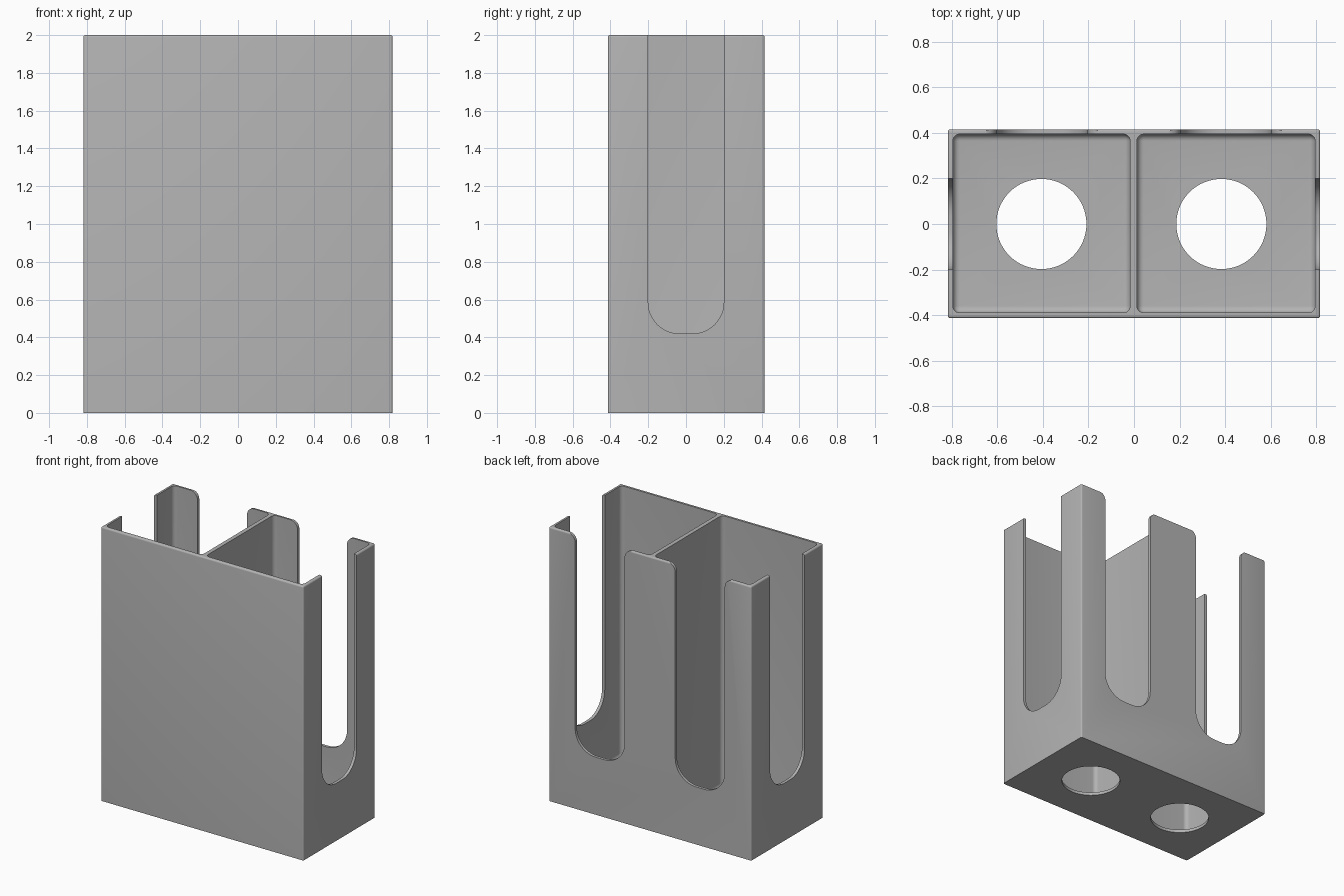
import bpy, bmesh, math
from mathutils import Matrix, Vector

cube = bpy.data.objects.get("Cube")
if cube:
    bpy.data.objects.remove(cube)

HEIGHT, FLOOR = 2.0, 0.022
SLOT_HALF, SLOT_BOTTOM, SLOT_RADIUS, FLARE = 0.2, 0.42, 0.165, 0.058

grey = bpy.data.materials.new("grey plastic")
grey.use_nodes = True
colour = (0.45, 0.45, 0.45, 1)
grey.diffuse_color = colour
grey.node_tree.nodes["Principled BSDF"].inputs["Base Color"].default_value = colour


def make_object(name, bm):
    bmesh.ops.recalc_face_normals(bm, faces=bm.faces)
    mesh = bpy.data.meshes.new(name)
    bm.to_mesh(mesh)
    bm.free()
    obj = bpy.data.objects.new(name, mesh)
    bpy.context.collection.objects.link(obj)
    mesh.materials.append(grey)
    return obj


def rounded_box(name, lo, hi, radius, keep_sharp_z, segments):
    """Box with all edges rounded except those lying at one height."""
    lo, hi = Vector(lo), Vector(hi)
    bm = bmesh.new()
    bmesh.ops.create_cube(bm, size=1)
    for v in bm.verts:
        v.co = [(lo[i] + hi[i]) / 2 + v.co[i] * (hi[i] - lo[i]) for i in range(3)]
    edges = [e for e in bm.edges
             if not all(abs(v.co.z - keep_sharp_z) < 1e-4 for v in e.verts)]
    bmesh.ops.bevel(bm, geom=edges, offset=radius, segments=segments,
                    profile=0.5, affect='EDGES')
    return make_object(name, bm)


def arc(cx, cz, radius, start, end, steps=12):
    angles = [math.radians(start + (end - start) * i / steps) for i in range(steps + 1)]
    return [(cx + radius * math.cos(a), cz + radius * math.sin(a)) for a in angles]


def slot_cutter(name, flare, depth, matrix):
    """Round-bottomed slot, open at the top, extruded along local y."""
    half = arc(SLOT_HALF - SLOT_RADIUS, SLOT_BOTTOM + SLOT_RADIUS, SLOT_RADIUS, -90, 0)
    if flare:
        half += arc(SLOT_HALF + flare, HEIGHT - flare, flare, 180, 90)
    half.append((half[-1][0], HEIGHT + 0.1))
    outline = half + [(-x, z) for x, z in reversed(half)]
    bm = bmesh.new()
    face = bm.faces.new([bm.verts.new((x, -depth / 2, z)) for x, z in outline])
    new = bmesh.ops.extrude_face_region(bm, geom=[face])["geom"]
    bmesh.ops.translate(bm, vec=(0, depth, 0),
                        verts=[v for v in new if isinstance(v, bmesh.types.BMVert)])
    bmesh.ops.transform(bm, matrix=matrix, verts=bm.verts)
    return make_object(name, bm)


def hole_cutter(name, x):
    bm = bmesh.new()
    bmesh.ops.create_cone(bm, cap_ends=True, segments=64, radius1=0.198,
                          radius2=0.198, depth=0.3,
                          matrix=Matrix.Translation((x, 0, 0)))
    return make_object(name, bm)


# Outer shell: softened upright and top edges, sharp base
body = rounded_box("holder_body", (-0.818, -0.414, 0), (0.818, 0.416, HEIGHT), 0.011, 0, 4)

# Two compartments, separated by a thin divider
cutters = [
    rounded_box("right_compartment_cutter", (-0.796, -0.39, FLOOR),
                (-0.017, 0.395, HEIGHT + 0.1), 0.03, HEIGHT + 0.1, 6),
    rounded_box("left_compartment_cutter", (0.013, -0.39, FLOOR),
                (0.796, 0.395, HEIGHT + 0.1), 0.03, HEIGHT + 0.1, 6),
]

# Finger slots: flared on the back, plain on the sides; holes in the floor
for side, sign, hole_x in (("right", -1, -0.407), ("left", 1, 0.384)):
    cutters.append(slot_cutter(side + "_back_slot_cutter", FLARE, 0.2,
                               Matrix.Translation((sign * 0.404, 0.45, 0))))
    cutters.append(slot_cutter(side + "_side_slot_cutter", 0, 0.2,
                               Matrix.Translation((sign * 0.85, 0, 0))
                               @ Matrix.Rotation(math.pi / 2, 4, 'Z')))
    cutters.append(hole_cutter(side + "_floor_hole_cutter", hole_x))

for cutter in cutters:
    cutter.hide_render = True
    mod = body.modifiers.new(cutter.name, 'BOOLEAN')
    mod.operation = 'DIFFERENCE'
    mod.solver = 'EXACT'
    mod.object = cutter

# Bake the cuts, then drop the cutters
bpy.ops.object.select_all(action='DESELECT')
body.select_set(True)
bpy.context.view_layer.objects.active = body
for mod in list(body.modifiers):
    bpy.ops.object.modifier_apply(modifier=mod.name)
for cutter in cutters:
    bpy.data.objects.remove(cutter)
bpy.ops.object.shade_smooth_by_angle(angle=math.radians(30))
